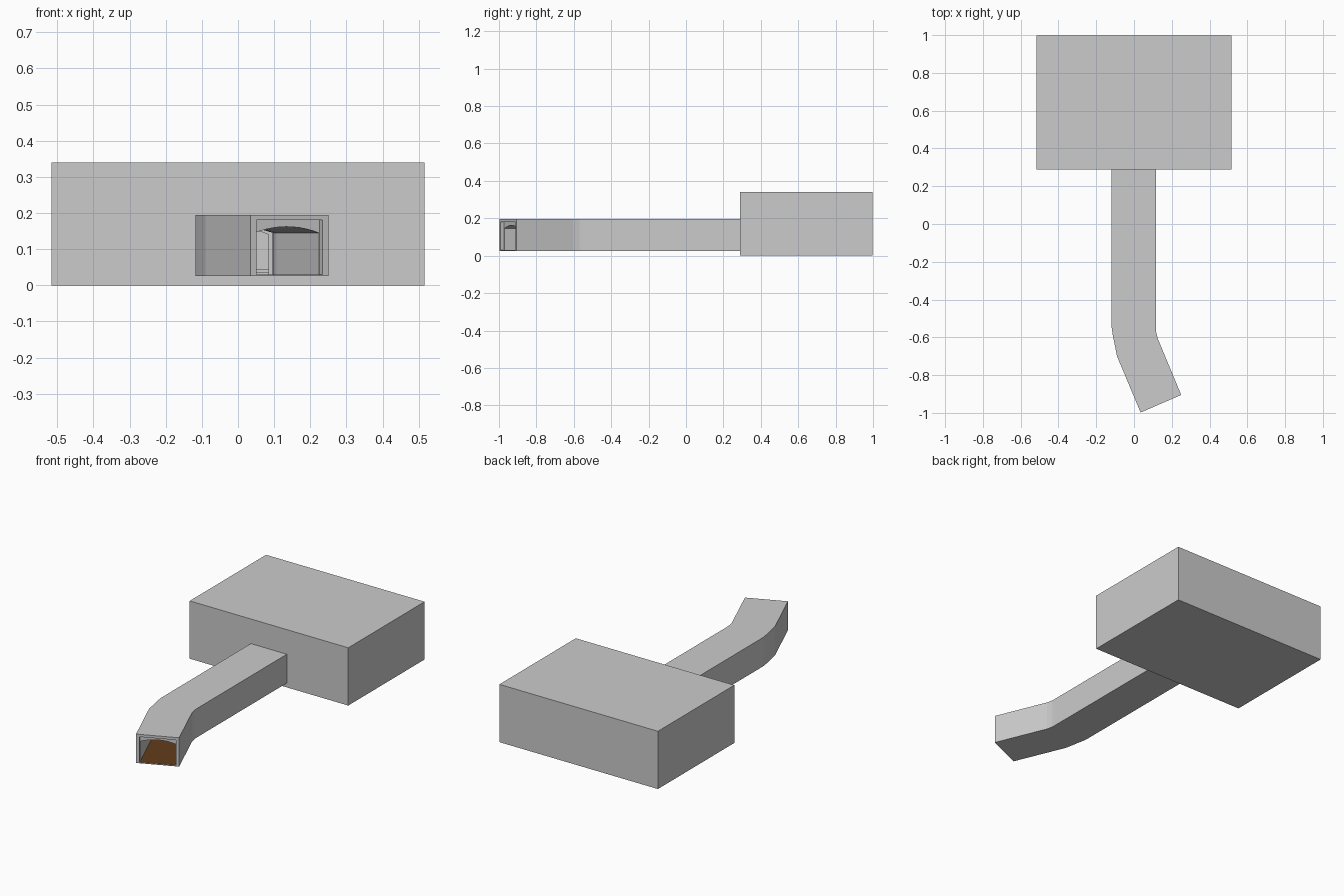
import bpy, bmesh, math
from mathutils import Vector

if "Cube" in bpy.data.objects:
    bpy.data.objects.remove(bpy.data.objects["Cube"])

# Left and right wall lines of the bent passage, back to front
LEFT = [(-0.118, 0.29), (-0.118, -0.55), (-0.112, -0.59), (-0.09, -0.70), (0.035, -0.998)]
RIGHT = [(0.116, 0.29), (0.116, -0.55), (0.117, -0.57), (0.125, -0.605), (0.25, -0.905)]
STATIONS = [(Vector(a), Vector(b)) for a, b in zip(LEFT, RIGHT)]
ARCH = 10

earth = bpy.data.materials.new("earth")
earth.diffuse_color = (0.12, 0.045, 0.01, 1)
earth.use_nodes = True
earth.node_tree.nodes["Principled BSDF"].inputs["Base Color"].default_value = earth.diffuse_color


def make(name, bm, mat=None):
    bmesh.ops.recalc_face_normals(bm, faces=bm.faces)
    me = bpy.data.meshes.new(name)
    bm.to_mesh(me)
    bm.free()
    ob = bpy.data.objects.new(name, me)
    bpy.context.collection.objects.link(ob)
    if mat:
        me.materials.append(mat)
    return ob


def box(name, lo, hi, mat=None):
    bm = bmesh.new()
    bmesh.ops.create_cube(bm, size=1)
    lo, hi = Vector(lo), Vector(hi)
    for v in bm.verts:
        v.co = (lo + hi) / 2 + v.co * (hi - lo)
    return make(name, bm, mat)


def ring(bm, station, inset, bottom, spring, top):
    """Cross-section: floor, two walls and a shallow arched (or flat) top."""
    a, b = station
    side = (b - a).normalized() * inset
    a, b = a + side, b - side
    pts = [(0, bottom), (1, bottom)]
    for i in range(ARCH + 1):
        t = i / ARCH
        pts.append((1 - t, spring + (top - spring) * (1 - (2 * t - 1) ** 2)))
    return [bm.verts.new((*a.lerp(b, u), z)) for u, z in pts]


def loft(bm, rings):
    for r, s in zip(rings, rings[1:]):
        for i in range(len(r)):
            j = (i + 1) % len(r)
            bm.faces.new((r[i], r[j], s[j], s[i]))


# Passage: outer skin to the mouth, recessed rectangular rim, arched lining back in
mouth, before = STATIONS[-1], STATIONS[-2]
recess = tuple(m + (p - m).normalized() * 0.02 for m, p in zip(mouth, before))
doorway = tuple(p + Vector((0, 0.02)) for p in STATIONS[0])
lining = [recess] + STATIONS[-2::-1] + [doorway]
bm = bmesh.new()
rings = [ring(bm, s, 0, 0.025, 0.195, 0.195) for s in STATIONS]
rings += [ring(bm, s, 0.018, 0.03, 0.18, 0.18) for s in (mouth, recess)]
rings += [ring(bm, s, 0.02, 0.03, 0.145, 0.162) for s in lining]
loft(bm, rings)
make("passage", bm)

# Earth floor strip along the passage
bm = bmesh.new()
rows = []
for a, b in [mouth] + lining:
    side = (b - a).normalized() * 0.02
    rows.append([bm.verts.new((*p, 0.0315)) for p in (a + side, b - side)])
for r, s in zip(rows, rows[1:]):
    bm.faces.new((r[0], r[1], s[1], s[0]))
make("passage_floor", bm, earth)

# Chamber: hollow box with a narrow arched doorway
chamber = box("chamber", (-0.516, 0.288, 0), (0.516, 0.998, 0.34))
cavity = box("cavity_cutter", (-0.49, 0.31, 0.025), (0.49, 0.975, 0.32))
bm = bmesh.new()
ends = [(Vector((-0.085, y)), Vector((0.085, y))) for y in (0.25, 0.35)]
caps = [ring(bm, e, 0, 0.03, 0.14, 0.158) for e in ends]
loft(bm, caps)
for c in caps:
    bm.faces.new(c)
door = make("doorway_cutter", bm)
for cutter in (cavity, door):
    mod = chamber.modifiers.new("cut", "BOOLEAN")
    mod.object = cutter
    mod.operation = "DIFFERENCE"
    mod.solver = "EXACT"
    cutter.hide_render = True
    cutter.hide_viewport = True

# Chamber floor and a low stepped platform at the back
box("chamber_floor", (-0.49, 0.31, 0.024), (0.49, 0.975, 0.03), earth)
for i in range(2):
    box("platform_step", (-0.3, 0.8 + i * 0.03, 0.029), (0.3, 0.976, 0.037 + i * 0.008))
